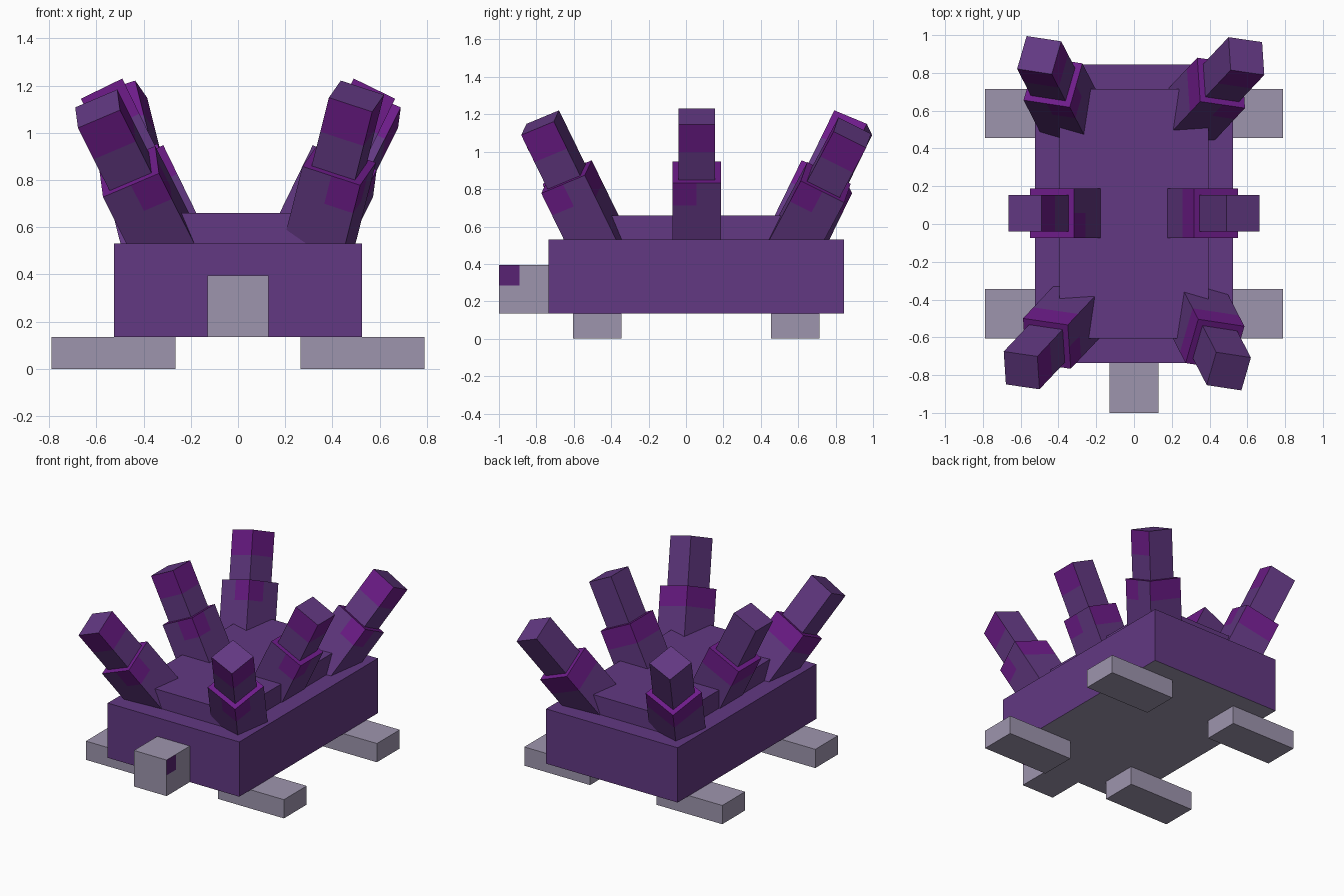
import bpy, bmesh
from mathutils import Vector, Matrix

if "Cube" in bpy.data.objects:
    bpy.data.objects.remove(bpy.data.objects["Cube"])


def material(name, rgb):
    m = bpy.data.materials.new(name)
    lin = [((c / 255 + 0.055) / 1.055) ** 2.4 for c in rgb]
    m.diffuse_color = (*lin, 1)
    m.use_nodes = True
    m.node_tree.nodes["Principled BSDF"].inputs["Base Color"].default_value = m.diffuse_color
    return m


PURPLE = material("shell purple", (98, 56, 130))
BRIGHT = material("bright violet", (110, 28, 138))
GREY = material("skin grey", (158, 149, 174))
EYE = material("eye purple", (88, 34, 115))


def add_box(bm, lo, hi):
    size = [b - a for a, b in zip(lo, hi)]
    mid = [(a + b) / 2 for a, b in zip(lo, hi)]
    mat = Matrix.Translation(mid) @ Matrix.Diagonal((*size, 1))
    bmesh.ops.create_cube(bm, size=1, matrix=mat)


def cut(bm, co, no):
    geom = bm.verts[:] + bm.edges[:] + bm.faces[:]
    bmesh.ops.bisect_plane(bm, geom=geom, plane_co=co, plane_no=no)


def finish(bm, name, mats, rule=None):
    bm.normal_update()
    if rule:
        for f in bm.faces:
            f.material_index = rule(f.calc_center_median(), f.normal)
    me = bpy.data.meshes.new(name)
    bm.to_mesh(me)
    bm.free()
    for m in mats:
        me.materials.append(m)
    ob = bpy.data.objects.new(name, me)
    bpy.context.collection.objects.link(ob)
    return ob


def box(name, lo, hi, mats, rule=None, cuts=()):
    bm = bmesh.new()
    add_box(bm, lo, hi)
    for co, no in cuts:
        cut(bm, co, no)
    return finish(bm, name, mats, rule)


# Shell with grey belly, and raised top plate
box("shell", (-0.525, -0.735, 0.135), (0.525, 0.845, 0.53), [PURPLE, GREY],
    lambda c, n: int(n.z < -0.5))
box("shell_top", (-0.395, -0.605, 0.5), (0.395, 0.715, 0.66), [PURPLE])

# Head with an eye at the upper front corner of each side
box("head", (-0.13, -1.0, 0.135), (0.13, -0.735, 0.395), [GREY, EYE],
    lambda c, n: int(abs(n.x) > 0.5 and c.y < -0.89 and c.z > 0.285),
    [((0, -0.89, 0), (0, 1, 0)), ((0, 0, 0.285), (0, 0, 1))])

# Four flat feet
for side, s in (("left", -1), ("right", 1)):
    x0, x1 = sorted((s * 0.265, s * 0.79))
    for end, y in (("front", -0.605), ("back", 0.455)):
        box(f"{end}_{side}_foot", (x0, y, 0), (x1, y + 0.26, 0.135), [GREY])

LENGTH = 0.33   # exposed length of a spike tip
BAND = 0.135    # height of the violet marks on a spike base


def base_rule(c, n):
    if n.z > 0.5:
        return 1
    if c.z < -BAND:
        return 0
    if n.x < -0.5 or n.y > 0.5:
        return 1                      # full band on two sides
    if n.x > 0.5:
        return int(c.y < 0)           # patch around the shared corner
    return int(n.y < -0.5 and c.x > 0)


def tip_rule(c, n):
    return int(c.z > LENGTH / 2 and (n.x > 0.5 or n.y < -0.5) and n.z < 0.5)


def spike(name, top, axis, across):
    """Two stacked square blocks leaning along axis, ending at top."""
    ez = Vector(axis).normalized()
    ex = Vector(across)
    ex = (ex - ez * ex.dot(ez)).normalized()
    ey = ez.cross(ex)
    frame = Matrix((ex, ey, ez)).transposed().to_4x4()
    frame.translation = Vector(top) - ez * LENGTH
    base = box(name + "_base", (-0.13, -0.13, -0.5), (0.13, 0.13, 0), [PURPLE, BRIGHT],
               base_rule, [((0, 0, -BAND), (0, 0, 1)), ((0, 0, 0), (1, 0, 0)),
                           ((0, 0, 0), (0, 1, 0))])
    tip = box(name + "_tip", (-0.0975, -0.0975, -0.02), (0.0975, 0.0975, LENGTH),
              [PURPLE, BRIGHT], tip_rule, [((0, 0, LENGTH / 2), (0, 0, 1))])
    base.matrix_world = frame
    tip.matrix_world = frame


# Spikes come in pairs turned half a circle about the shell centre
CY = 0.057
PAIRS = [
    ("middle_right_spike", "middle_left_spike",
     (0.578, CY, 1.187), (0.438, 0, 0.899), (0.899, 0, -0.438)),
    ("front_left_spike", "back_right_spike",
     (-0.595, -0.775, 1.102), (-0.405, -0.43, 0.806), (0.912, -0.133, 0.387)),
    ("front_right_spike", "back_left_spike",
     (0.502, -0.78, 1.155), (0.22, -0.425, 0.871), (0.94, -0.145, -0.305)),
]
for name, twin, (x, y, z), (ax, ay, az), (ux, uy, uz) in PAIRS:
    spike(name, (x, y, z), (ax, ay, az), (ux, uy, uz))
    spike(twin, (-x, 2 * CY - y, z), (-ax, -ay, az), (ux, uy, -uz))
